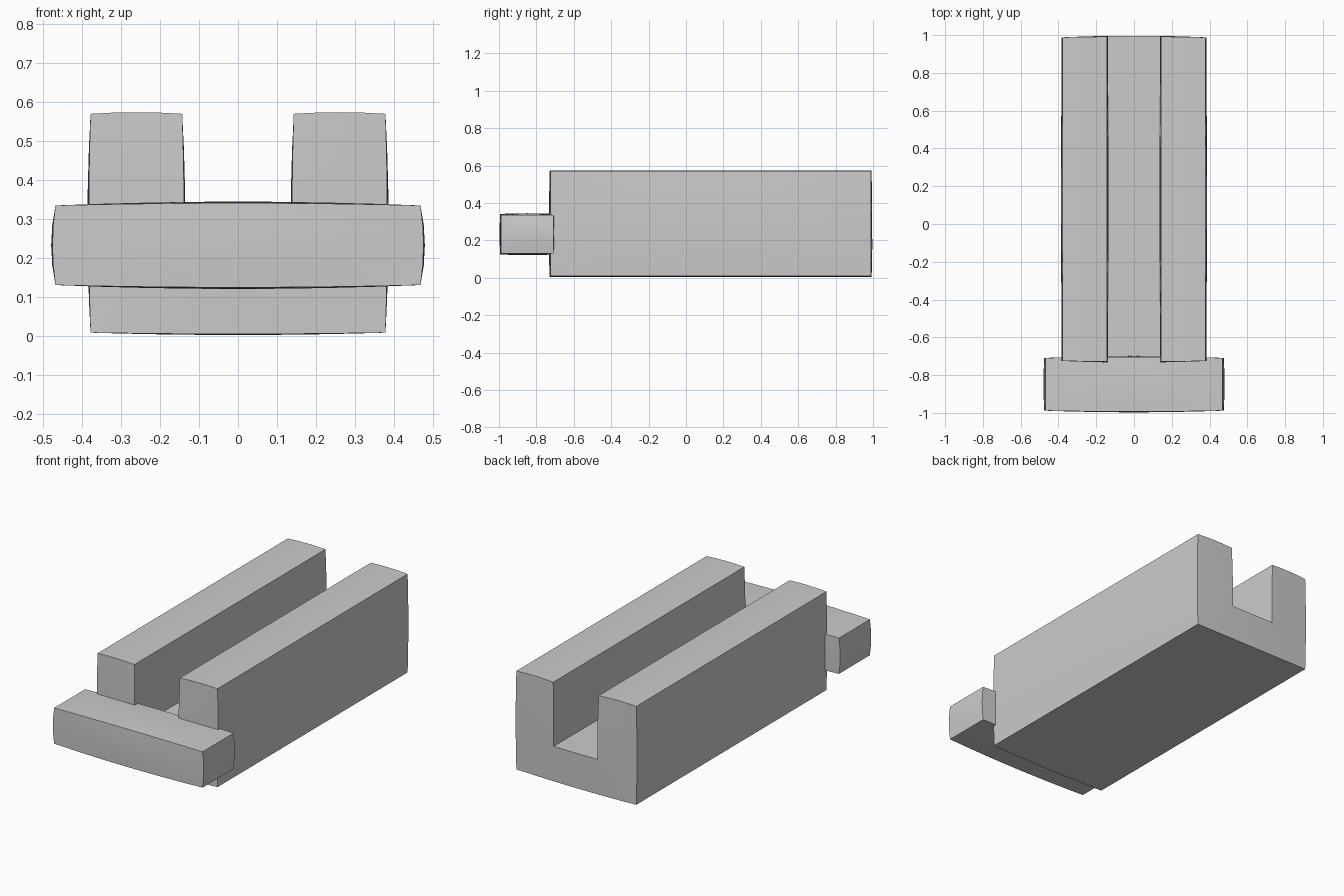
import bpy, bmesh
from mathutils import Vector

if "Cube" in bpy.data.objects:
    bpy.data.objects.remove(bpy.data.objects["Cube"])


def swollen_prism(name, profile, y0, y1, x_cuts, z_cuts, puff):
    """Extrude an x/z profile along y, slice it into a grid and puff it slightly."""
    bm = bmesh.new()
    face = bm.faces.new([bm.verts.new((x, y0, z)) for x, z in profile])
    ext = bmesh.ops.extrude_face_region(bm, geom=[face], use_keep_orig=True)
    for v in ext["geom"]:
        if isinstance(v, bmesh.types.BMVert):
            v.co.y = y1
    y_cuts = [y0 + (y1 - y0) * i / 8 for i in range(1, 8)]
    for axis, cuts in ((0, x_cuts), (1, y_cuts), (2, z_cuts)):
        normal = Vector((0, 0, 0))
        normal[axis] = 1
        for c in cuts:
            bmesh.ops.bisect_plane(bm, geom=bm.verts[:] + bm.edges[:] + bm.faces[:],
                                   dist=1e-5, plane_co=normal * c, plane_no=normal)
    bmesh.ops.recalc_face_normals(bm, faces=bm.faces[:])
    moved = [puff(v.co.copy()) for v in bm.verts]
    for v, co in zip(bm.verts, moved):
        v.co = co
    mesh = bpy.data.meshes.new(name)
    bm.to_mesh(mesh)
    bm.free()
    obj = bpy.data.objects.new(name, mesh)
    bpy.context.collection.objects.link(obj)
    bpy.ops.object.select_all(action='DESELECT')
    obj.select_set(True)
    bpy.context.view_layer.objects.active = obj
    bpy.ops.object.shade_smooth_by_angle(angle=0.6)
    return obj


def unit(value, low, high):
    return (2 * value - low - high) / (high - low)


# U-shaped channel body; each rail swells on its own
def puff_body(p):
    u, v, w = p.x / 0.378, unit(p.y, -0.725, 0.988), unit(p.z, 0.009, 0.57)
    q = max(-1, min(1, unit(abs(p.x), 0.143, 0.378)))
    side = 1 if p.x > 0 else -1
    if abs(p.x) > 0.142:
        p.x += side * 0.008 * q * (1 - w * w) * (1 - 0.4 * v * v)
    if w > 0.99:
        p.z += 0.004 * (1 - q * q)
    elif w < -0.99:
        p.z -= 0.006 * (1 - u * u) * (1 - 0.4 * v * v)
    p.y += 0.009 * v ** 3 * (1 - u * u) * (1 - 0.5 * w * w)
    return p


swollen_prism("channel_body",
              [(-0.378, 0.009), (0.378, 0.009), (0.378, 0.57), (0.143, 0.57),
               (0.143, 0.207), (-0.143, 0.207), (-0.143, 0.57), (-0.378, 0.57)],
              -0.725, 0.988,
              [s * x for s in (-1, 1) for x in (0.07, 0.143, 0.2, 0.26, 0.32)] + [0],
              [0.06, 0.12, 0.207, 0.29, 0.38, 0.48], puff_body)


# Front crossbar, barrelled on all six sides
def puff_bar(p):
    u, v, w = p.x / 0.468, unit(p.y, -0.988, -0.709), unit(p.z, 0.131, 0.335)
    p.x += 0.011 * u ** 3 * (1 - w * w) * (1 - 0.3 * v * v)
    p.y += 0.009 * v * (1 - u * u) * (1 - 0.4 * w * w)
    p.z += 0.010 * w * (1 - u * u) * (1 - 0.4 * v * v)
    return p


swollen_prism("front_crossbar",
              [(-0.468, 0.131), (0.468, 0.131), (0.468, 0.335), (-0.468, 0.335)],
              -0.988, -0.709,
              [0.117 * i for i in range(-3, 4)], [0.182, 0.233, 0.284], puff_bar)
